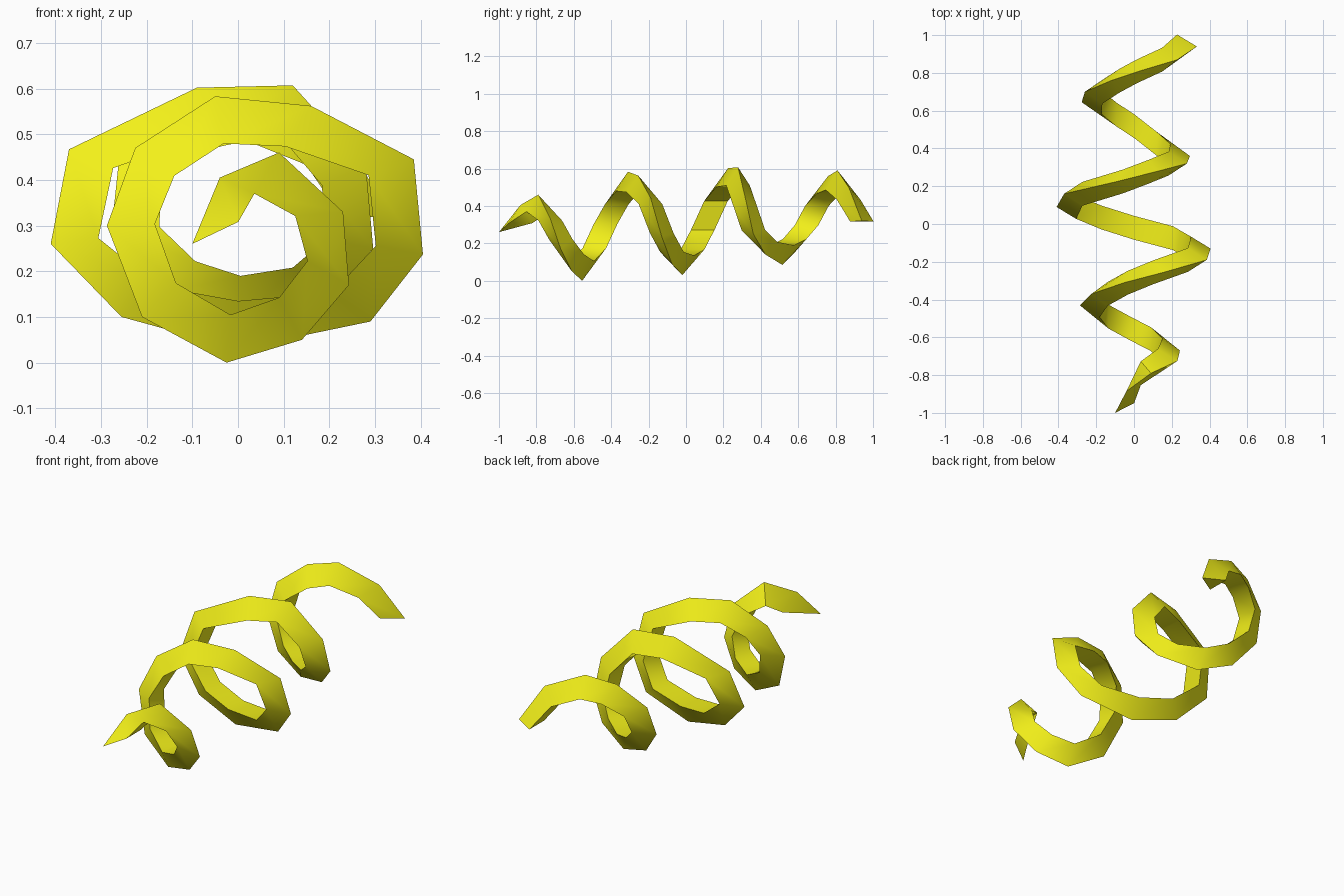
import bpy, bmesh, math
from mathutils import Vector

if "Cube" in bpy.data.objects:
    bpy.data.objects.remove(bpy.data.objects["Cube"])

# Path of the outer ridge of the spiral, front to back
TIP = Vector((-0.10, -1.0, 0.26))
RIDGE = [
    (-.04, -.885, .405), (.09, -.79, .46), (.23, -.725, .33), (.243, -.67, .17),
    (.14, -.61, .05), (-.025, -.555, 0), (-.21, -.49, .10), (-.287, -.43, .30),
    (-.225, -.37, .47), (-.05, -.31, .583), (.16, -.255, .562), (.385, -.19, .445),
    (.405, -.13, .237), (.29, -.075, .09), (0, -.02, .03), (-.255, .035, .10),
    (-.41, .09, .26), (-.37, .16, .467), (-.09, .225, .602), (.12, .278, .607),
    (.28, .32, .43), (.296, .36, .25), (.20, .425, .14), (.01, .515, .085),
    (-.17, .58, .15), (-.277, .645, .29), (-.26, .70, .45), (-.12, .76, .56),
    (.03, .81, .59), (.23, .87, .50), (.333, .94, .32),
]
INSET, HALF_WIDTH = 0.105, 0.063

bm = bmesh.new()


def ring(point):
    """Triangular section: outer ridge plus front and back inner corners."""
    p = Vector(point)
    inward = Vector((-p.x, 0, 0.31 - p.z)).normalized() * INSET
    side = Vector((0, HALF_WIDTH, 0))
    return [bm.verts.new(q) for q in (p, p + inward + side, p + inward - side)]


# Spiral body, pointed front and flat back end
rings = [ring(p) for p in RIDGE]
tip = bm.verts.new(TIP)
for k in range(3):
    n = (k + 1) % 3
    bm.faces.new((tip, rings[0][k], rings[0][n]))
    for a, b in zip(rings, rings[1:]):
        bm.faces.new((a[k], b[k], b[n], a[n]))
bm.faces.new(rings[-1])
bmesh.ops.recalc_face_normals(bm, faces=bm.faces)

mesh = bpy.data.meshes.new("spiral")
bm.to_mesh(mesh)
bm.free()
spiral = bpy.data.objects.new("spiral", mesh)
bpy.context.collection.objects.link(spiral)

# Yellow, smooth along the strip with sharp ridges
yellow = bpy.data.materials.new("yellow")
yellow.diffuse_color = (0.9, 0.88, 0.01, 1)
yellow.use_nodes = True
yellow.node_tree.nodes["Principled BSDF"].inputs["Base Color"].default_value = yellow.diffuse_color
mesh.materials.append(yellow)
bpy.context.view_layer.objects.active = spiral
spiral.select_set(True)
bpy.ops.object.shade_smooth_by_angle(angle=math.radians(55))
